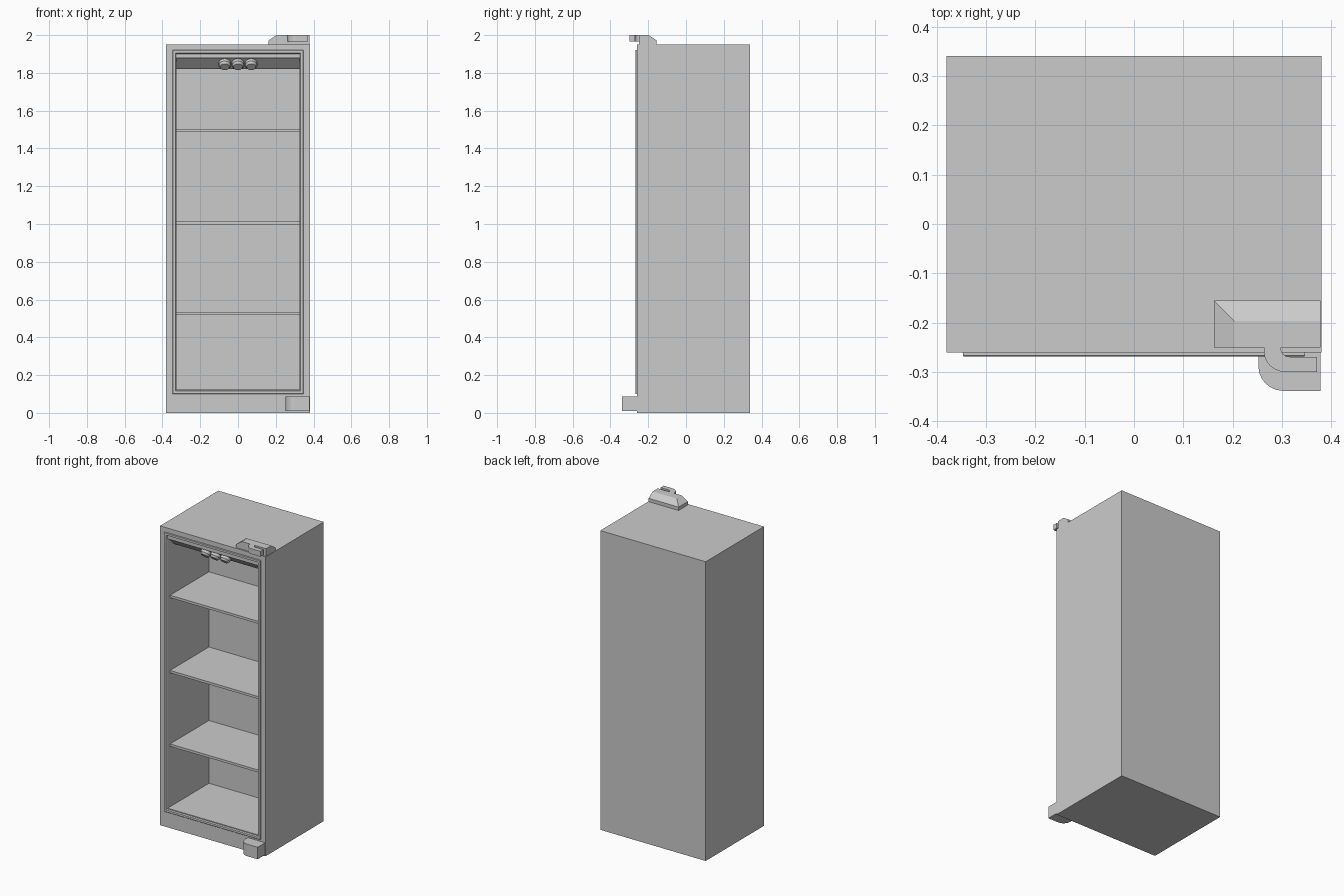
import bpy, bmesh, math
from mathutils import Vector

if "Cube" in bpy.data.objects:
    bpy.data.objects.remove(bpy.data.objects["Cube"])


def new_object(name, bm):
    bmesh.ops.recalc_face_normals(bm, faces=bm.faces)
    mesh = bpy.data.meshes.new(name)
    bm.to_mesh(mesh)
    bm.free()
    ob = bpy.data.objects.new(name, mesh)
    bpy.context.collection.objects.link(ob)
    return ob


def prism(name, points, direction):
    """Extrude a closed 3D outline along a direction."""
    bm = bmesh.new()
    face = bm.faces.new([bm.verts.new(p) for p in points])
    out = bmesh.ops.extrude_face_region(bm, geom=[face])
    moved = [v for v in out["geom"] if isinstance(v, bmesh.types.BMVert)]
    bmesh.ops.translate(bm, verts=moved, vec=Vector(direction))
    return new_object(name, bm)


def box(name, x0, x1, y0, y1, z0, z1):
    pts = [(x0, y0, z0), (x1, y0, z0), (x1, y1, z0), (x0, y1, z0)]
    return prism(name, pts, (0, 0, z1 - z0))


def loft(name, loops, closed=False):
    """Join matching loops; cap the ends, or close into a ring."""
    bm = bmesh.new()
    rings = [[bm.verts.new(p) for p in loop] for loop in loops]
    n = len(rings[0])
    pairs = list(zip(rings, rings[1:])) + ([(rings[-1], rings[0])] if closed else [])
    for a, b in pairs:
        for i in range(n):
            bm.faces.new((a[i], a[(i + 1) % n], b[(i + 1) % n], b[i]))
    if not closed:
        bm.faces.new(rings[0])
        bm.faces.new(rings[-1])
    return new_object(name, bm)


def arc(cx, cy, rx, ry, z, steps=6):
    """Quarter ellipse from the left side round to the front."""
    return [(cx - rx * math.cos(math.pi / 2 * i / steps),
             cy - ry * math.sin(math.pi / 2 * i / steps), z) for i in range(steps + 1)]


# Cabinet hollowed by a cavity with a sloping control panel at the top
cabinet = box("cabinet", -0.38, 0.38, -0.26, 0.34, 0, 1.95)
profile = [(-0.30, 0.125), (0.165, 0.125), (0.165, 1.82),
           (-0.19, 1.82), (-0.25, 1.88), (-0.30, 1.88)]
cavity = prism("cavity_cutter", [(-0.325, y, z) for y, z in profile], (0.65, 0, 0))
cavity.hide_render = True
cut = cabinet.modifiers.new("cavity", 'BOOLEAN')
cut.operation = 'DIFFERENCE'
cut.solver = 'EXACT'
cut.object = cavity
bpy.context.view_layer.objects.active = cabinet
bpy.ops.object.modifier_apply(modifier=cut.name)
bpy.data.objects.remove(cavity)


# Raised door seal around the opening
def frame_loop(inset, y):
    x, z0, z1 = 0.347 - inset, 0.10 + inset, 1.92 - inset
    return [(-x, y, z0), (x, y, z0), (x, y, z1), (-x, y, z1)]


loft("door_seal", [frame_loop(0, -0.26), frame_loop(0, -0.266), frame_loop(0.002, -0.268),
                   frame_loop(0.015, -0.268), frame_loop(0.019, -0.26)], closed=True)

# Shelves
for i, top in enumerate((0.534, 1.013, 1.503)):
    box(f"shelf_{i + 1}", -0.325, 0.325, -0.235, 0.165, top - 0.016, top)

# Control knobs on the sloping panel
for i, x in enumerate((-0.07, 0, 0.07)):
    def ring(r, h):
        return [(r * math.cos(math.tau * k / 24), r * math.sin(math.tau * k / 24), h)
                for k in range(24)]
    knob = loft(f"control_knob_{i + 1}",
                [ring(0.032, -0.002), ring(0.032, 0.018), ring(0.026, 0.024), ring(0.024, 0.03)])
    knob.location = (x, -0.2225, 1.8525)
    knob.rotation_euler = (math.radians(135), 0, 0)
    bpy.ops.object.select_all(action='DESELECT')
    knob.select_set(True)
    bpy.context.view_layer.objects.active = knob
    bpy.ops.object.shade_smooth_by_angle(angle=math.radians(30))

# Lower hinge block with one rounded corner
prism("lower_hinge", [(0.378, -0.26, 0.01), (0.252, -0.26, 0.01)]
      + arc(0.302, -0.288, 0.05, 0.05, 0.01) + [(0.378, -0.338, 0.01)], (0, 0, 0.078))


# Upper hinge cover, sloped on its left and back
def cover_loop(inset, z):
    return [(0.162 + inset, -0.25, z), (0.378, -0.25, z),
            (0.378, -0.155 - inset, z), (0.162 + inset, -0.155 - inset, z)]


loft("upper_hinge_cover", [cover_loop(0, 1.95), cover_loop(0, 1.972), cover_loop(0.042, 2.0)])

# Hooked arm of the upper hinge
outer = [(0.263, -0.25, 1.965)] + arc(0.308, -0.258, 0.045, 0.042, 1.965) + [(0.371, -0.30, 1.965)]
inner = [(0.298, -0.25, 1.965)] + arc(0.315, -0.254, 0.017, 0.015, 1.965) + [(0.371, -0.269, 1.965)]
prism("upper_hinge_hook", outer + inner[::-1], (0, 0, 0.035))
